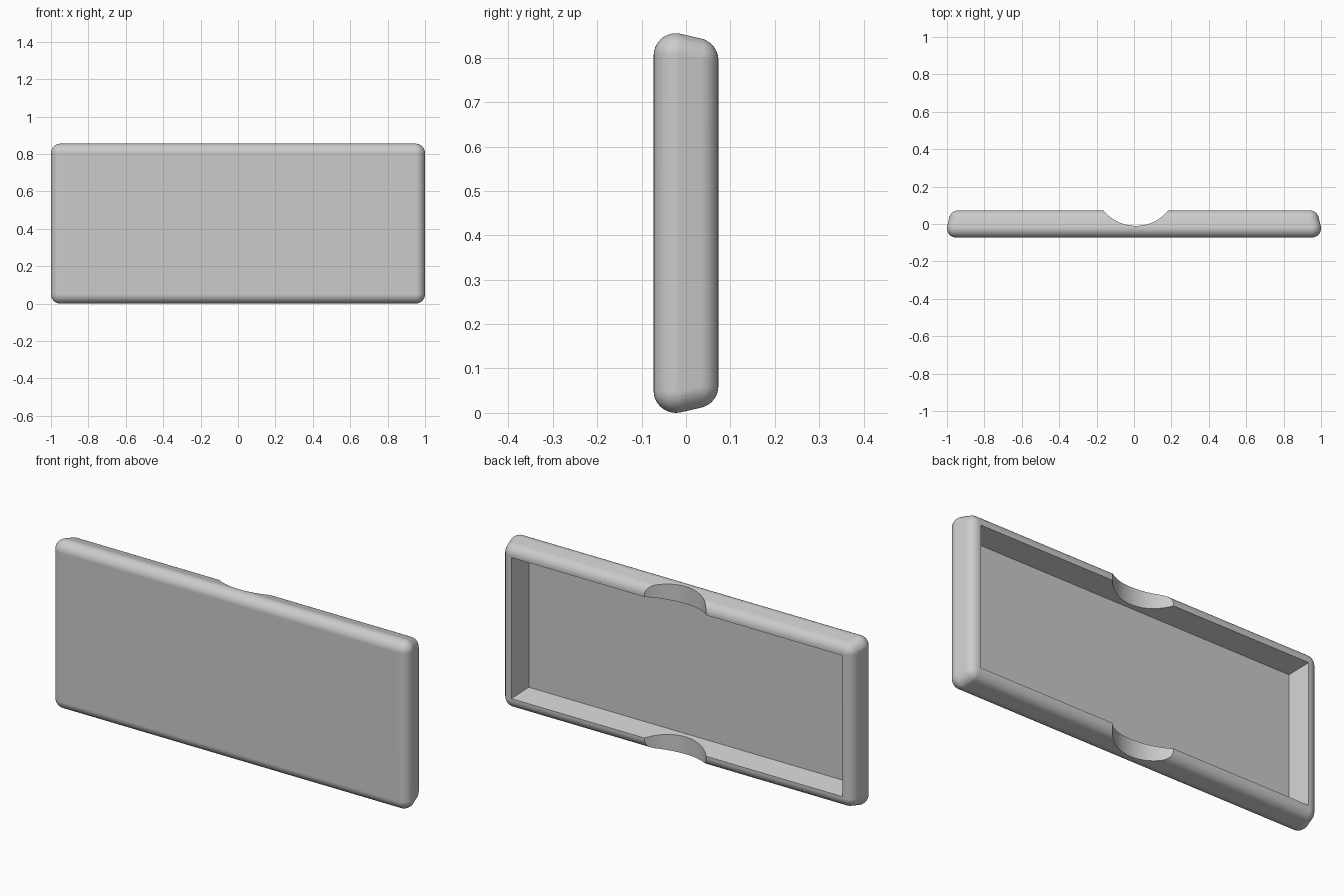
import bpy, bmesh, math
from mathutils import Matrix, Vector

if "Cube" in bpy.data.objects:
    bpy.data.objects.remove(bpy.data.objects["Cube"])

MID_Z = 0.4275
DEPTH = 0.073
RADIUS = 0.05

grey = bpy.data.materials.new("grey")
grey.use_nodes = True
colour = (0.6, 0.6, 0.6, 1)
grey.diffuse_color = colour
grey.node_tree.nodes["Principled BSDF"].inputs["Base Color"].default_value = colour


def make_object(name, bm):
    bmesh.ops.recalc_face_normals(bm, faces=bm.faces)
    mesh = bpy.data.meshes.new(name)
    bm.to_mesh(mesh)
    bm.free()
    mesh.materials.append(grey)
    obj = bpy.data.objects.new(name, mesh)
    bpy.context.collection.objects.link(obj)
    return obj


def corners(layers):
    """Eight corners of a drafted box from (y, half width, half height) layers."""
    return [Vector((sx * w, y, MID_Z + sz * h))
            for y, w, h in layers for sx in (-1, 1) for sz in (-1, 1)]


def hull(bm):
    result = bmesh.ops.convex_hull(bm, input=bm.verts)
    loose = [v for v in result["geom_interior"] if isinstance(v, bmesh.types.BMVert)]
    bmesh.ops.delete(bm, geom=loose, context="VERTS")
    bmesh.ops.dissolve_limit(bm, angle_limit=math.radians(0.3),
                             verts=bm.verts, edges=bm.edges)


# Rounded, drafted outer body: hull of a ball at each corner
bm = bmesh.new()
inset = DEPTH - RADIUS
for c in corners([(-inset, 0.95, 0.3775), (inset, 0.939, 0.367)]):
    bmesh.ops.create_uvsphere(bm, u_segments=32, v_segments=16, radius=RADIUS,
                              matrix=Matrix.Translation(c))
bmesh.ops.delete(bm, geom=bm.faces[:] + bm.edges[:], context="EDGES_FACES")
hull(bm)
tray = make_object("tray", bm)

# Recess in the back, narrowing towards its floor
bm = bmesh.new()
for c in corners([(-0.03, 0.905, 0.333), (0.173, 0.955, 0.383)]):
    bm.verts.new(c)
hull(bm)
recess = make_object("recess_cutter", bm)

# Shallow thumb notch through the top and bottom walls
bm = bmesh.new()
bmesh.ops.create_cone(bm, cap_ends=True, segments=128, radius1=0.2226,
                      radius2=0.2226, depth=1.2,
                      matrix=Matrix.Translation((0.01, 0.2126, MID_Z)))
notch = make_object("notch_cutter", bm)

# Cut the tray
bpy.ops.object.select_all(action="DESELECT")
tray.select_set(True)
bpy.context.view_layer.objects.active = tray
for cutter in (recess, notch):
    mod = tray.modifiers.new(cutter.name, "BOOLEAN")
    mod.operation = "DIFFERENCE"
    mod.solver = "EXACT"
    mod.object = cutter
    bpy.ops.object.modifier_apply(modifier=mod.name)
    bpy.data.objects.remove(cutter)

# Smooth shading with crisp cut edges
bpy.ops.object.shade_smooth_by_angle(angle=math.radians(30))
weighted = tray.modifiers.new("weighted_normals", "WEIGHTED_NORMAL")
weighted.keep_sharp = True
